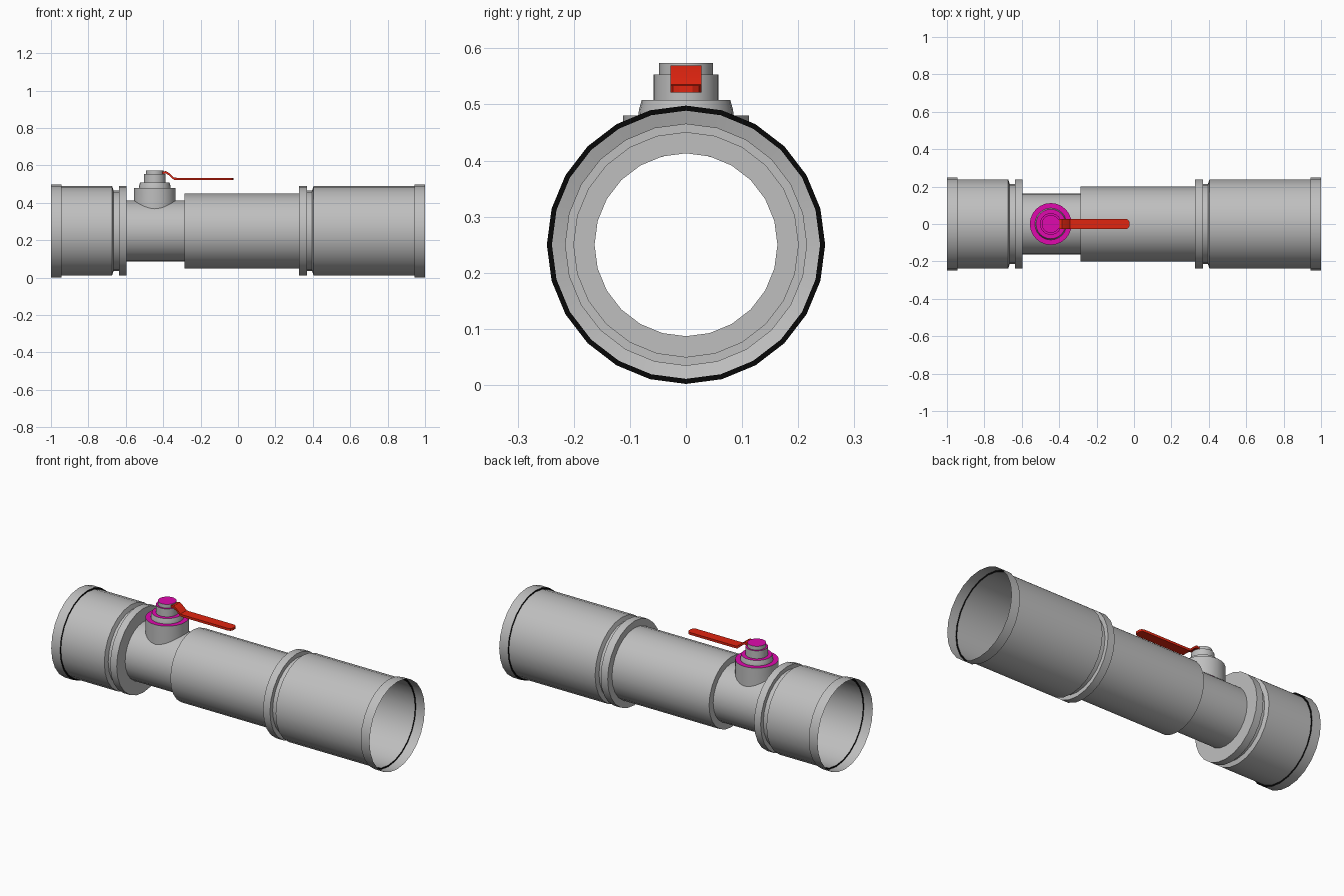
import bpy, bmesh, math
from mathutils import Vector

cube = bpy.data.objects.get("Cube")
if cube:
    bpy.data.objects.remove(cube, do_unlink=True)

AXIS_Z = 0.25      # height of the pipe centreline
VALVE_X = -0.445   # position of the valve along the pipe
BORE = 0.163       # radius of the narrow pipe
SIDES = 24


def material(name, rgb):
    m = bpy.data.materials.new(name)
    m.use_nodes = True
    m.diffuse_color = (*rgb, 1)
    m.node_tree.nodes["Principled BSDF"].inputs["Base Color"].default_value = (*rgb, 1)
    return m


grey = material("grey_plastic", (0.52, 0.52, 0.52))
black = material("black_seal", (0.002, 0.002, 0.002))
magenta = material("magenta_top", (0.74, 0.003, 0.42))
red = material("red_lever", (0.75, 0.018, 0.005))


def finish(bm, name, mats, rule=None):
    bm.normal_update()
    if rule:
        for f in bm.faces:
            f.material_index = int(rule(f))
    mesh = bpy.data.meshes.new(name)
    bm.to_mesh(mesh)
    bm.free()
    for m in mats:
        mesh.materials.append(m)
    ob = bpy.data.objects.new(name, mesh)
    bpy.context.collection.objects.link(ob)
    bpy.ops.object.select_all(action='DESELECT')
    ob.select_set(True)
    bpy.context.view_layer.objects.active = ob
    bpy.ops.object.shade_smooth_by_angle(angle=math.radians(30))


def loft(rings, closed_ends=False):
    """Skin consecutive rings of points into one surface."""
    bm = bmesh.new()
    loops = [[bm.verts.new(p) for p in ring] for ring in rings]
    n = len(loops[0])
    for a, b in zip(loops, loops[1:]):
        for i in range(n):
            j = (i + 1) % n
            bm.faces.new((a[i], a[j], b[j], b[i]))
    if closed_ends:
        bm.faces.new(loops[0][::-1])
        bm.faces.new(loops[-1])
    return bm


def circle(r):
    for i in range(SIDES):
        t = math.tau * i / SIDES
        yield r * math.cos(t), r * math.sin(t)


# Pipe: one open shell with sockets, grooves, collars and a stepped middle
def socket(end, chamfer, groove, collar, neck, neck_r):
    s = math.copysign(1, end)
    seal = end - s * 0.055
    return [(end, 0.248), (seal, 0.248), (seal, 0.239), (chamfer, 0.239),
            (chamfer - s * 0.008, 0.215), (groove, 0.215),
            (groove, collar), (neck, collar), (neck, neck_r)]


profile = socket(-1, -0.673, -0.636, 0.239, -0.595, BORE)
profile += [(-0.285, BORE), (-0.285, 0.2)]
profile += socket(1, 0.404, 0.368, 0.239, 0.325, 0.2)[::-1]
pipe = loft([[(x, y, AXIS_Z + z) for y, z in circle(r)] for x, r in profile])
finish(pipe, "pipe", [grey, black],
       lambda f: abs(f.normal.x) > 0.9 and abs(f.calc_center_median().x) > 0.9)

# Valve: stepped body whose foot follows the curve of the pipe
tiers = [(0.112, 0.48), (0.085, 0.48), (0.084, 0.49), (0.079, 0.508),
         (0.058, 0.508), (0.058, 0.553), (0.048, 0.553), (0.048, 0.574)]
foot = [(VALVE_X + x, y, AXIS_Z + math.sqrt(BORE ** 2 - y ** 2))
        for x, y in circle(0.112)]
rings = [foot] + [[(VALVE_X + x, y, z) for x, y in circle(r)] for r, z in tiers]
valve = loft(rings)
valve.verts.ensure_lookup_table()
valve.faces.new(valve.verts[-SIDES:])
finish(valve, "valve_body", [grey, magenta], lambda f: f.normal.z > 0.9)

# Lever: cranked flat bar with a rounded tip (x, middle height, half width)
stations = [(-0.403, 0.561, 0.024), (-0.385, 0.563, 0.028), (-0.372, 0.556, 0.028),
            (-0.342, 0.529, 0.028), (-0.325, 0.5275, 0.028), (-0.045, 0.5275, 0.028),
            (-0.032, 0.5275, 0.023), (-0.025, 0.5275, 0.012)]
T = 0.0065
lever = loft([[(x, -w, z - T), (x, w, z - T), (x, w, z + T), (x, -w, z + T)]
              for x, z, w in stations], closed_ends=True)
finish(lever, "lever", [red])
